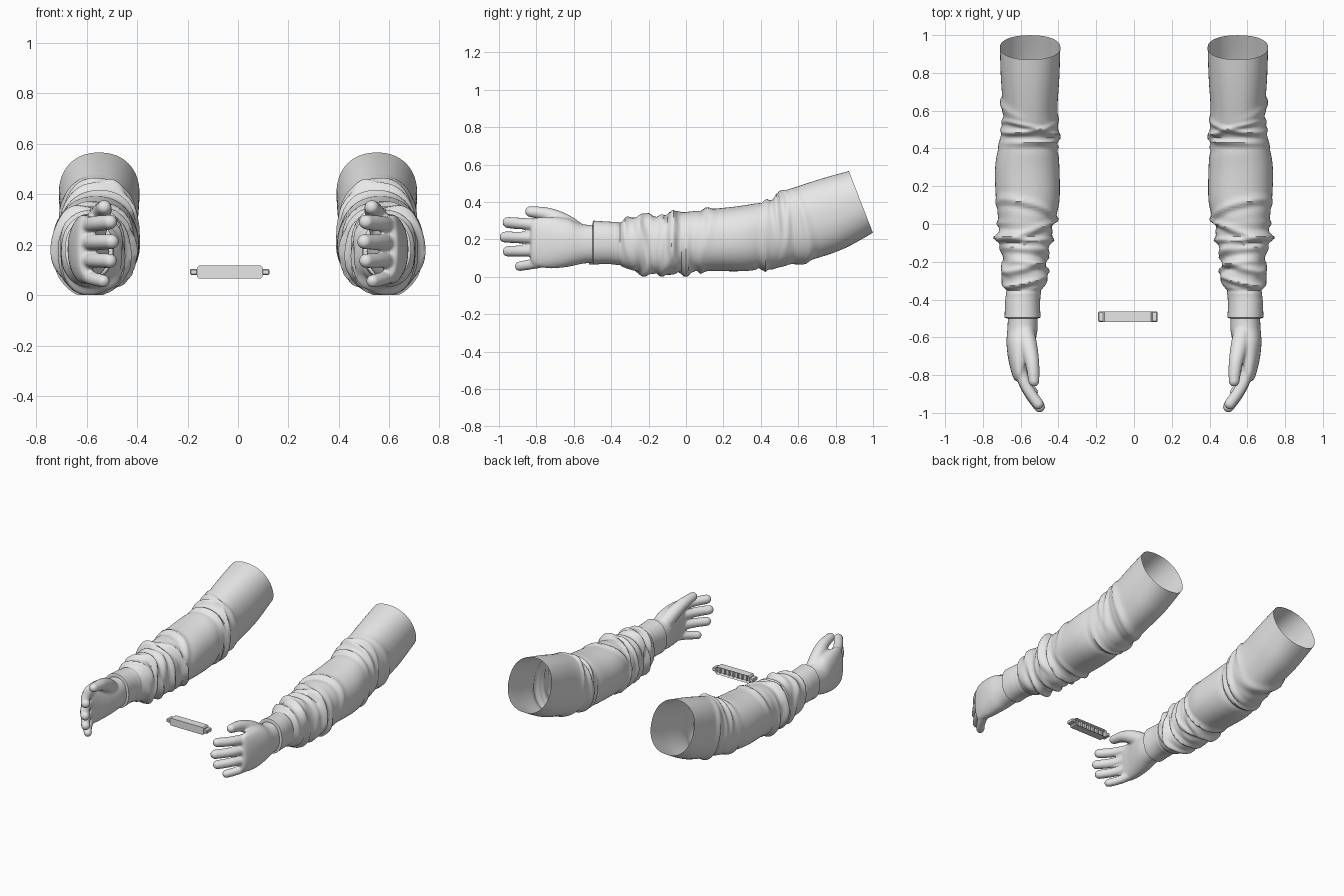
import bpy, bmesh, math, random
from mathutils import Vector

cube = bpy.data.objects.get("Cube")
if cube:
    bpy.data.objects.remove(cube, do_unlink=True)

grey = bpy.data.materials.new("plain_grey")
grey.use_nodes = True
grey.diffuse_color = (0.8, 0.8, 0.8, 1)
grey.node_tree.nodes["Principled BSDF"].inputs["Base Color"].default_value = (0.8, 0.8, 0.8, 1)


def finish(bm, name, smooth=True):
    """Turn a bmesh into a named, coloured object."""
    bmesh.ops.recalc_face_normals(bm, faces=bm.faces)
    mesh = bpy.data.meshes.new(name)
    bm.to_mesh(mesh)
    bm.free()
    mesh.materials.append(grey)
    if smooth:
        mesh.shade_smooth()
        mesh.set_sharp_from_angle(angle=math.radians(50))
    obj = bpy.data.objects.new(name, mesh)
    bpy.context.collection.objects.link(obj)
    return obj


def spline(rows, steps):
    """Smooth interpolation through rows of numbers."""
    out = []
    last = len(rows) - 1
    for i in range(last):
        quad = [rows[max(i - 1, 0)], rows[i], rows[i + 1], rows[min(i + 2, last)]]
        for s in range(steps):
            t = s / steps
            out.append([b + t * (c - a) / 2 + t * t * (a - 2.5 * b + 2 * c - d / 2)
                        + t ** 3 * (1.5 * (b - c) + (d - a) / 2) for a, b, c, d in zip(*quad)])
    return out + [list(rows[-1])]


def skin(bm, rings, caps):
    """Join rings of points with quads."""
    rings = [[bm.verts.new(p) for p in ring] for ring in rings]
    count = len(rings[0])
    for r, q in zip(rings, rings[1:]):
        for i in range(count):
            j = (i + 1) % count
            bm.faces.new((r[i], r[j], q[j], q[i]))
    if caps:
        bm.faces.new(rings[0][::-1])
        bm.faces.new(rings[-1])


def loft(bm, rows, side, segments, offset=None, slant=None, caps=False):
    """Skin rounded rings given as y, x range and z range."""
    rings = []
    for y, x0, x1, z0, z1 in rows:
        ring = []
        for i in range(segments):
            a = 2 * math.pi * i / segments
            c, s = math.cos(a), math.sin(a)
            push = offset(y, a) if offset else 0
            px = math.copysign(abs(c) ** 0.9, c) * ((x1 - x0) / 2 + push)
            pz = math.copysign(abs(s) ** 0.9, s) * ((z1 - z0) / 2 + push)
            py = y - (slant(y) * pz if slant else 0)
            ring.append((side * ((x0 + x1) / 2 + px), py, max((z0 + z1) / 2 + pz, 0)))
        rings.append(ring)
    skin(bm, rings, caps)


# Sleeve outline from cuff to open upper end
SLEEVE = [
    (-.495, .495, .685, .065, .3), (-.42, .497, .683, .068, .295), (-.36, .49, .68, .06, .295),
    (-.28, .455, .705, .03, .32), (-.2, .47, .69, .015, .33), (-.1, .44, .72, .01, .325),
    (0, .425, .715, .02, .345), (.12, .395, .73, .03, .36), (.3, .395, .735, .03, .38),
    (.45, .405, .71, .045, .41), (.53, .4, .7, .06, .45), (.62, .405, .695, .085, .48),
    (.78, .395, .705, .145, .525), (.935, .39, .71, .235, .565)]

# Palm outline from wrist to knuckles
PALM = [
    (-.44, .515, .665, .08, .28), (-.55, .51, .67, .07, .28), (-.63, .525, .675, .053, .31),
    (-.72, .55, .665, .045, .32), (-.8, .568, .645, .055, .315), (-.83, .585, .63, .08, .29)]

# Cloth folds: position along arm, slant, direction, height, width
random.seed(4)
folds = []
for low, high, count in ((-.31, .08, 13), (.4, .6, 7)):
    for n in range(count):
        y = low + (high - low) * (n + .5) / count
        folds.append((y, random.uniform(-.07, .07), random.uniform(0, 2 * math.pi),
                      random.uniform(.012, .022), random.uniform(.013, .022)))


def wrinkle(y, a):
    total = -.008 * math.exp(-((y + .355) / .008) ** 2)
    for pos, tilt, facing, height, width in folds:
        u = (y - pos - tilt * math.cos(a - facing)) / width
        if abs(u) < 5:
            lobe = (.5 + .5 * math.cos(a - facing * 2)) ** 1.5
            total += height * lobe * (math.exp(-u * u) - .45 * math.exp(-((u + 1.6) / 1.2) ** 2))
    return total * min(max((y + .38) / .04, 0), 1)


def end_slant(y):
    return .39 * min(max((y - .4) / .535, 0), 1)


def digit(bm, path, side, segments=20):
    """Round-ended finger swept along x, y, z, radius points."""
    pts = spline(path, 5)
    spots = [Vector((side * p[0], p[1], p[2])) for p in pts]
    last = len(pts) - 1
    stations = []
    for i, p in enumerate(pts):
        along = (spots[min(i + 1, last)] - spots[max(i - 1, 0)]).normalized()
        stations.append((spots[i], along, p[3]))
    # Half-round ends
    for sign, end in ((-1, stations[0]), (1, stations[-1])):
        spot, along, r = end
        dome = [(spot + along * sign * r * math.sin(k * .25), along, r * math.cos(k * .25))
                for k in range(1, 7)]
        stations = dome[::-1] + stations if sign < 0 else stations + dome
    rings = []
    for spot, along, r in stations:
        across = along.cross(Vector((0, 0, 1))).normalized()
        up = across.cross(along)
        rings.append([spot + r * (across * math.cos(a) + up * math.sin(a))
                      for a in (2 * math.pi * i / segments for i in range(segments))])
    skin(bm, rings, True)


# Fingers: base height, tip height, reach, radius
FINGERS = {"index": (.272, .29, .232, .033), "middle": (.207, .212, .248, .033),
           "ring": (.142, .136, .232, .032), "little": (.085, .056, .17, .029)}
THUMB = [(.58, -.56, .225, .05), (.558, -.65, .29, .047), (.538, -.74, .333, .037), (.53, -.832, .348, .029)]

for side, label in ((1, "left"), (-1, "right")):
    # Sleeve with a folded-in lip at the cuff
    bm = bmesh.new()
    lip = [(-.492, .525, .655, .095, .265), (-.499, .505, .675, .075, .29)]
    loft(bm, lip + spline(SLEEVE, 9), side, 64, wrinkle, end_slant)
    finish(bm, label + "_sleeve")

    # Hand fused from palm, fingers and thumb
    bm = bmesh.new()
    loft(bm, spline(PALM, 5), side, 36, caps=True)
    for base, tip, reach, radius in FINGERS.values():
        path = []
        for k in range(5):
            t = k / 4
            path.append((.607 - .103 * t ** 1.9 * reach / .24, -.72 - reach * t,
                         base + (tip - base) * t, radius * (1 - .1 * t)))
        digit(bm, path, side)
    digit(bm, THUMB, side)
    hand = finish(bm, label + "_hand")
    remesh = hand.modifiers.new("fuse", "REMESH")
    remesh.mode = "VOXEL"
    remesh.voxel_size = .0075
    remesh.use_smooth_shade = True
    soften = hand.modifiers.new("soften", "SMOOTH")
    soften.factor = .5
    soften.iterations = 4


def block(bm, x0, x1, y0, y1, z0, z1):
    for v in bmesh.ops.create_cube(bm, size=1)["verts"]:
        v.co = ((x0 + x1) / 2 + v.co.x * (x1 - x0), (y0 + y1) / 2 + v.co.y * (y1 - y0),
                (z0 + z1) / 2 + v.co.z * (z1 - z0))


# Small bar: chamfered body with a recessed back
bm = bmesh.new()
block(bm, -.163, .098, -.518, -.464, .066, .117)
upright = [e for e in bm.edges if abs(e.verts[0].co.y - e.verts[1].co.y) > .01]
bmesh.ops.bevel(bm, geom=upright, offset=.008, segments=1, affect="EDGES")
bm.normal_update()
back = [f for f in bm.faces if f.normal.y > .9]
bmesh.ops.inset_region(bm, faces=back, thickness=.007)
bmesh.ops.translate(bm, vec=(0, -.02, 0), verts=list({v for f in back for v in f.verts}))
finish(bm, "bar_body", smooth=False)

# Ribs inside the recess
bm = bmesh.new()
for n in range(7):
    x = -.135 + n * .034
    block(bm, x - .004, x + .004, -.486, -.472, .074, .109)
finish(bm, "bar_ribs", smooth=False)

# Tabs at both ends of the bar
for name, x0, x1 in (("right_tab", -.19, -.16), ("left_tab", .095, .124)):
    bm = bmesh.new()
    block(bm, x0, x1, -.518, -.464, .08, .104)
    bmesh.ops.bevel(bm, geom=list(bm.edges), offset=.004, segments=1, affect="EDGES")
    finish(bm, name, smooth=False)
